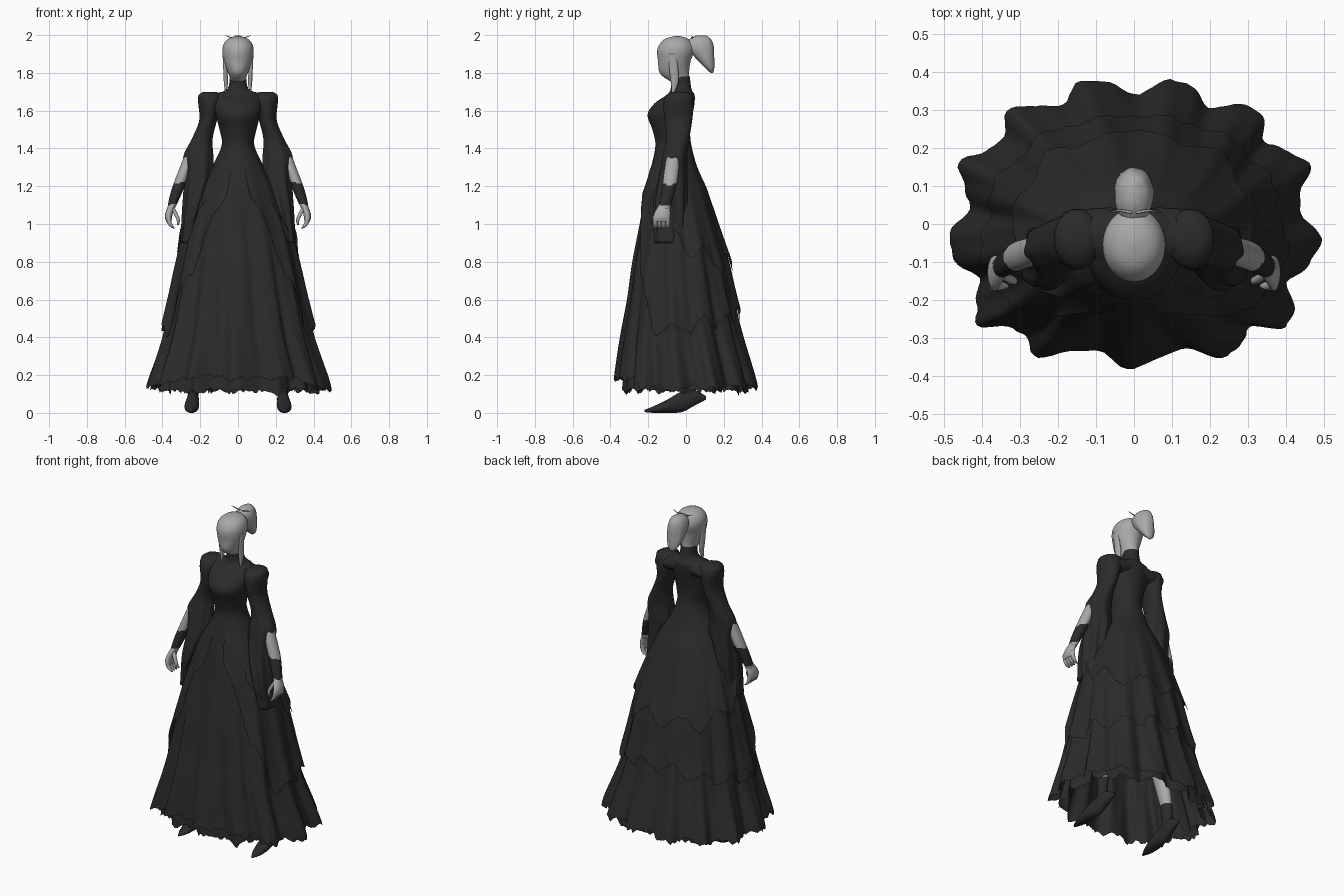
import bpy, bmesh, math, random

if "Cube" in bpy.data.objects:
    bpy.data.objects.remove(bpy.data.objects["Cube"])

random.seed(4)
TAU = 2 * math.pi


def material(name, c):
    m = bpy.data.materials.new(name)
    m.diffuse_color = (*c, 1)
    m.use_nodes = True
    m.node_tree.nodes["Principled BSDF"].inputs["Base Color"].default_value = m.diffuse_color
    return m


CLOTH = material("charcoal_cloth", (0.024, 0.024, 0.025))
PALE = material("pale_grey", (0.40, 0.40, 0.40))


def sample(keys, t):
    """Smooth interpolation of key rows sorted by their first value."""
    t = min(max(t, keys[0][0]), keys[-1][0])
    n = len(keys)
    i = next((k for k in range(n - 1) if t <= keys[k + 1][0]), n - 2)
    t0, t1 = keys[i][0], keys[i + 1][0]
    h, u = t1 - t0, (t - t0) / (t1 - t0)

    def slope(k, c):
        a, b = keys[max(k - 1, 0)], keys[min(k + 1, n - 1)]
        return (b[c] - a[c]) / (b[0] - a[0])
    return [(2*u**3 - 3*u*u + 1) * keys[i][c] + (u**3 - 2*u*u + u) * h * slope(i, c)
            + (3*u*u - 2*u**3) * keys[i + 1][c] + (u**3 - u*u) * h * slope(i + 1, c)
            for c in range(1, len(keys[0]))]


def make(name, rows, mats, closed=True, caps=False, mirror=False, rule=None):
    """Skin a grid of points into a smooth object."""
    bm = bmesh.new()
    grid = [[bm.verts.new(p) for p in row] for row in rows]
    n = len(grid[0])
    for a, b in zip(grid, grid[1:]):
        for j in range(n if closed else n - 1):
            k = (j + 1) % n
            bm.faces.new((a[j], a[k], b[k], b[j]))
    if caps:
        bm.faces.new(grid[0])
        bm.faces.new(grid[-1][::-1])
    bmesh.ops.recalc_face_normals(bm, faces=bm.faces[:])
    for f in bm.faces:
        f.smooth = True
        if rule:
            f.material_index = rule(f.calc_center_median())
    me = bpy.data.meshes.new(name)
    bm.to_mesh(me)
    bm.free()
    for m in mats:
        me.materials.append(m)
    ob = bpy.data.objects.new(name, me)
    bpy.context.collection.objects.link(ob)
    if mirror:
        ob.modifiers.new("mirror", 'MIRROR')
    return ob


def loft(name, keys, mats, axis='z', sides=28, steps=36, mirror=False, rule=None, fold=None):
    """Ellipse rings along an axis; rows are (t, centre a, centre b, radius a, radius b)."""
    keys = sorted(keys)
    rows = []
    for s in range(steps + 1):
        t = keys[0][0] + (keys[-1][0] - keys[0][0]) * s / steps
        a, b, ra, rb = sample(keys, t)
        ra, rb = max(ra, .001), max(rb, .001)
        ring = []
        for j in range(sides):
            p = TAU * j / sides
            k = 1 + (fold(p, t) if fold else 0)
            u, v = a + ra * k * math.cos(p), b + rb * k * math.sin(p)
            ring.append({'z': (u, v, t), 'y': (u, t, v), 'x': (t, u, v)}[axis])
        rows.append(ring)
    return make(name, rows, mats, True, True, mirror, rule)


# Gown outline: height, half width, front y, back y
GOWN = [(.08, .50, -.39, .40), (.16, .487, -.382, .385), (.4, .405, -.35, .31), (.6, .36, -.315, .26),
        (.8, .32, -.285, .22), (1.0, .27, -.245, .165), (1.2, .19, -.21, .10), (1.3, .138, -.185, .06),
        (1.42, .086, -.162, .028), (1.5, .098, -.178, .022), (1.58, .118, -.203, .035),
        (1.64, .13, -.165, .045), (1.685, .12, -.10, .045), (1.71, .06, -.082, .03),
        (1.78, .042, -.08, .02)]


def cloth(name, top, hem, out=0, scale=1, d0=0, amp=.055, n=13, cols=208, rows=44, ragged=.014):
    """Draped layer following the gown; angle p runs round from the front."""
    tear, grid = [0], []
    for j in range(cols):
        tear.append(.55 * tear[-1] + random.uniform(-1, 1) * ragged)
    for i in range(rows + 1):
        u = i / rows
        ring = []
        for j in range(cols):
            p = d0 + (TAU - 2 * d0) * j / (cols if d0 == 0 else cols - 1)
            d = min(p, TAU - p)
            z = top + (hem(d) + tear[j] - top) * u
            rx, yf, yb = sample(GOWN, z)
            g = max(0, (1.35 - z) / 1.2)
            k = scale * (1 - amp * g * (1 - math.cos(n * p + .5 * math.sin(2 * p)))
                         + .014 * g * math.cos(29 * p + 5 * z))
            s, c = math.sin(p), math.cos(p)
            # squarer towards the front corners
            w = 1 - (.05 + .2 * max(0, math.sin(2 * d))) * min(g, 1)
            s, c = math.copysign(abs(s) ** w, s), math.copysign(abs(c) ** w, c)
            o = .008 * min(1, u * 4) * bool(out) + out * u ** 3
            ring.append(((rx * k + o) * s, (yf + yb) / 2 - ((yb - yf) / 2 * k + o) * c, z))
        grid.append(ring)
    return make(name, grid, [CLOTH], d0 == 0)


def ramp(d, a, b):
    return min(1, max(0, (d - a) / (b - a)))


# Bodice, shoulder yoke and layered skirt
cloth("bodice", 1.78, lambda d: 1.34, amp=0, cols=64, ragged=0)
loft("shoulder_yoke", [(-.19, -.032, 1.645, .062, .045), (-.1, -.028, 1.65, .07, .047),
                       (0, -.028, 1.66, .07, .046), (.1, -.028, 1.65, .07, .047),
                       (.19, -.032, 1.645, .062, .045)], [CLOTH], axis='x')
cloth("skirt", 1.36, lambda d: .135 + .055 * max(0, math.cos(d)) ** 2 - .008 * math.cos(13 * d))
cloth("underskirt", .5, lambda d: .115, scale=.87, rows=14)
cloth("overskirt", 1.33, lambda d: 1.2 - .76 * ramp(d, .25, 1.15) + .1 * ramp(d, 1.5, 3.1)
      + .035 * math.cos(13 * d), out=.014, d0=.25)
cloth("bustle_drape", 1.31, lambda d: 1.05 - .25 * ramp(d, .9, 2.2) + .05 * math.cos(9 * d),
      out=.02, d0=.8, cols=150, rows=30)

# Puffed sleeves that open into hanging drapes
loft("sleeve", [(1.70, .15, -.033, .035, .035), (1.692, .148, -.034, .058, .062),
                (1.65, .15, -.04, .061, .08), (1.55, .158, -.04, .047, .073), (1.45, .19, -.045, .055, .062),
                (1.36, .21, -.06, .078, .065), (1.25, .207, -.07, .075, .075),
                (1.1, .232, -.085, .058, .085), (.9, .265, -.09, .038, .07)],
     [CLOTH], sides=56, steps=50, mirror=True,
     fold=lambda p, t: .09 * max(0, min(1, (1.5 - t) / .4)) * math.cos(7 * p + 6 * t))

# Forearms with dark wrist bands
loft("forearm", [(1.40, .245, -.06, .026, .03), (1.30, .278, -.075, .03, .038), (1.22, .307, -.085, .032, .038),
                 (1.15, .332, -.10, .029, .034), (1.08, .355, -.115, .02, .03)],
     [PALE, CLOTH], mirror=True, rule=lambda c: 1 if 1.11 < c.z + .3 * (c.x - .32) < 1.215 else 0)

# Hands: palm, fingers, thumb
loft("palm", [(1.11, .345, -.112, .018, .026), (1.06, .364, -.125, .02, .042), (1.03, .368, -.13, .018, .046),
              (1.01, .365, -.13, .013, .044)], [PALE], mirror=True, steps=14)
for i in range(4):
    y = -.163 + .022 * i
    loft(f"finger_{i + 1}", [(1.04, .368, y, .012, .013), (1.01, .364, y, .012, .013),
                             (.985, .35, y, .01, .011), (.975, .335, y, .004, .006)],
         [PALE], sides=10, steps=10, mirror=True)
loft("thumb", [(1.09, .35, -.13, .012, .012), (1.05, .328, -.145, .011, .012), (1.02, .316, -.15, .009, .01),
               (.995, .318, -.152, .004, .005)], [PALE], sides=10, steps=10, mirror=True)

# Legs with boot shafts, pointed boots
loft("leg", [(1.0, .12, -.03, .07, .08), (.55, .18, -.02, .055, .06), (.3, .217, 0, .036, .045),
             (.2, .233, .005, .029, .037), (.08, .238, .01, .028, .035)],
     [PALE, CLOTH], mirror=True, steps=46, rule=lambda c: 1 if c.z < .22 else 0)
loft("boot_foot", [(-.22, .25, .01, .006, .006), (-.17, .248, .018, .028, .018), (-.1, .245, .035, .038, .035),
                   (-.02, .24, .06, .032, .055), (.04, .237, .08, .028, .044), (.105, .235, .08, .008, .01)],
     [CLOTH], axis='y', mirror=True)

# Head
loft("head", [(1.75, 0, -.03, .036, .045), (1.785, 0, -.055, .047, .072), (1.81, 0, -.063, .057, .08),
              (1.86, 0, -.062, .074, .086), (1.92, 0, -.055, .083, .097), (1.96, 0, -.052, .072, .082),
              (1.985, 0, -.048, .044, .053), (1.995, 0, -.045, .008, .01)], [PALE], sides=40)

# Hair: ponytail, side locks, thin pins
loft("ponytail", [(1.998, 0, .08, .01, .025), (1.985, 0, .077, .033, .05), (1.96, 0, .072, .047, .07),
                  (1.93, 0, .078, .052, .07), (1.9, 0, .09, .051, .059), (1.86, 0, .109, .045, .041),
                  (1.82, 0, .128, .03, .021), (1.8, 0, .137, .01, .007)], [PALE],
     fold=lambda p, t: .02 * math.cos(7 * p))
loft("side_lock", [(1.9, .076, -.07, .006, .018), (1.82, .068, -.065, .01, .024), (1.75, .064, -.06, .011, .02),
                   (1.69, .066, -.07, .003, .006)], [PALE], sides=14, mirror=True)
loft("hair_pin", [(.005, .03, 1.985, .004, .004), (.04, .035, 1.988, .003, .003), (.066, .03, 1.998, .001, .001)],
     [PALE], axis='x', sides=8, steps=8, mirror=True)
